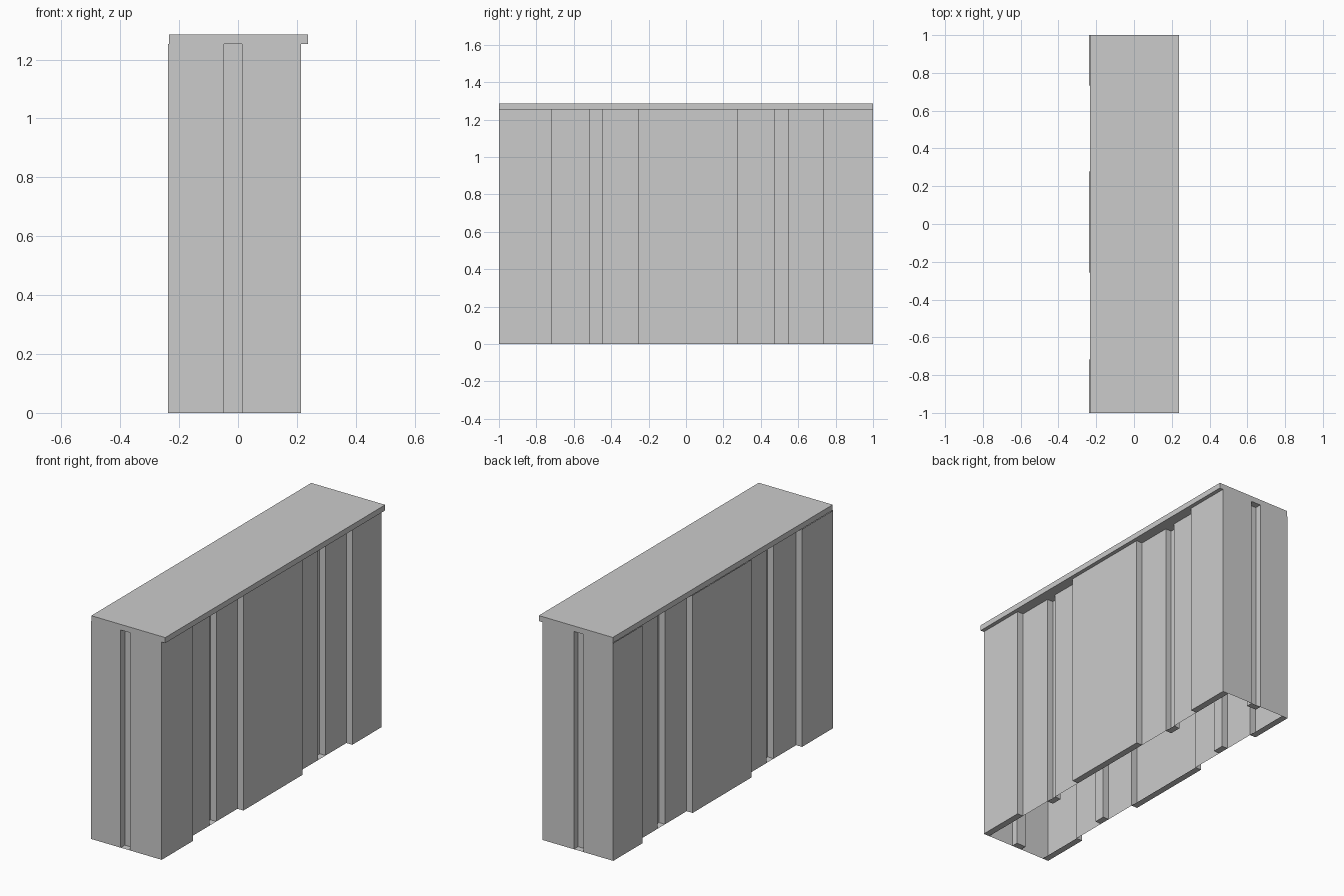
import bpy, bmesh

if "Cube" in bpy.data.objects:
    bpy.data.objects.remove(bpy.data.objects["Cube"])

X0, X1 = -0.237, 0.2145        # outer faces of the raised side panels
TOP, LID_TOP = 1.253, 1.285
D = 0.038                      # depth of each relief step
GX0, GX1 = -0.047, 0.014       # end-wall groove

# long side: (start y, end y, inset steps): 0 raised panel, 1 wall, 2 groove
SIDE = [(-1, -.717, 0), (-.717, -.513, 1), (-.513, -.449, 2), (-.449, -.257, 1),
        (-.257, .278, 0), (.278, .476, 1), (.476, .545, 2), (.545, .733, 1), (.733, 1, 0)]


def side_points(x, inward):
    return [(x + inward * D * s, y) for a, b, s in SIDE for y in (a, b)]


def end_points(y, inward):
    return [(GX0, y), (GX0, y + inward * D), (GX1, y + inward * D), (GX1, y)]


def make_object(name, bm):
    mesh = bpy.data.meshes.new(name)
    bm.to_mesh(mesh)
    bm.free()
    obj = bpy.data.objects.new(name, mesh)
    bpy.context.collection.objects.link(obj)
    return obj


# thin shell walls following the stepped plan, open underneath
outline = (end_points(-1, 1) + side_points(X1, -1)
           + end_points(1, -1)[::-1] + side_points(X0, 1)[::-1])
bm = bmesh.new()
low = [bm.verts.new((x, y, 0)) for x, y in outline]
high = [bm.verts.new((x, y, TOP)) for x, y in outline]
for i in range(len(low)):
    j = (i + 1) % len(low)
    bm.faces.new((low[i], low[j], high[j], high[i]))
make_object("corrugated_walls", bm)

# small bottom caps under every raised panel and groove
bm = bmesh.new()


def cap(xa, xb, ya, yb):
    bm.faces.new([bm.verts.new((x, y, 0)) for x, y in
                  ((xa, ya), (xa, yb), (xb, yb), (xb, ya))])


for a, b, s in SIDE:
    if s != 1:
        near, far = (0, D) if s == 0 else (D, 2 * D)
        cap(X1 - far, X1 - near, a, b)
        cap(X0 + near, X0 + far, a, b)
cap(GX0, GX1, -1, -1 + D)
cap(GX0, GX1, 1 - D, 1)
make_object("bottom_caps", bm)

# flat lid overhanging one long side
bm = bmesh.new()
bmesh.ops.create_cube(bm, size=1)
lid = make_object("lid", bm)
lid.scale = (0.471, 2, LID_TOP - TOP)
lid.location = (0.0015, 0, (LID_TOP + TOP) / 2)
